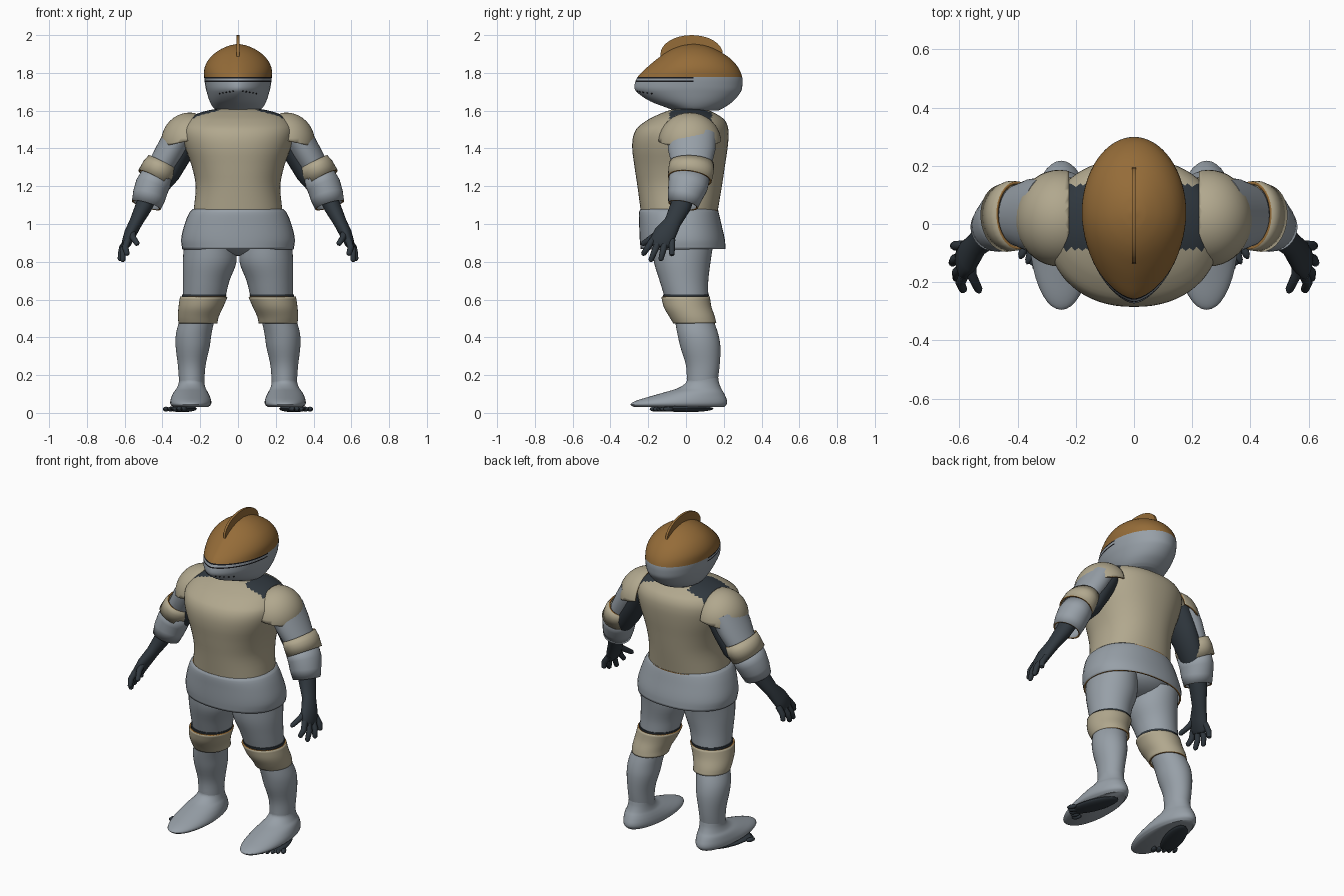
import bpy, bmesh, math
from mathutils import Vector

if "Cube" in bpy.data.objects:
    bpy.data.objects.remove(bpy.data.objects["Cube"])


def material(name, rgb):
    m = bpy.data.materials.new(name)
    m.use_nodes = True
    m.diffuse_color = (*rgb, 1)
    m.node_tree.nodes["Principled BSDF"].inputs["Base Color"].default_value = (*rgb, 1)
    return m


STEEL = material("grey steel", (0.31, 0.35, 0.39))
CLOTH = material("tan plate", (0.44, 0.39, 0.27))
BRONZE = material("bronze", (0.30, 0.15, 0.04))
DARK = material("dark undersuit", (0.03, 0.04, 0.05))
BLACK = material("black slit", (0.008, 0.008, 0.01))


def finish(name, bm, mats, rule=None, rim=False):
    """Turn a bmesh into a smooth object; rule(face centre) picks the material."""
    bmesh.ops.recalc_face_normals(bm, faces=bm.faces)
    if rule:
        for f in bm.faces:
            f.material_index = rule(f.calc_center_median())
    mesh = bpy.data.meshes.new(name)
    bm.to_mesh(mesh)
    bm.free()
    obj = bpy.data.objects.new(name, mesh)
    bpy.context.collection.objects.link(obj)
    for m in mats:
        mesh.materials.append(m)
    if rim:
        # Thin shell with a bronze edge
        mesh.materials.append(BRONZE)
        mod = obj.modifiers.new("shell", "SOLIDIFY")
        mod.thickness, mod.offset = 0.01, 0
        mod.material_offset_rim = len(mats)
    bpy.ops.object.select_all(action="DESELECT")
    obj.select_set(True)
    bpy.context.view_layer.objects.active = obj
    bpy.ops.object.shade_smooth_by_angle(angle=math.radians(45))
    return obj


def skin(bm, rings, cap):
    rows = [[bm.verts.new(p) for p in ring] for ring in rings]
    n = len(rows[0])
    for a, b in zip(rows, rows[1:]):
        for j in range(n):
            bm.faces.new((a[j], a[(j + 1) % n], b[(j + 1) % n], b[j]))
    if cap:
        bm.faces.new(rows[0])
        bm.faces.new(rows[-1])


def blend(rows, z):
    """Smooth interpolation of section rows, each starting with its height."""
    i = max(k for k in range(len(rows) - 1) if k == 0 or rows[k][0] <= z)
    a, b = rows[i], rows[i + 1]
    h = b[0] - a[0]
    t = (z - a[0]) / h

    def slope(k, c):
        p, q = rows[max(k - 1, 0)], rows[min(k + 1, len(rows) - 1)]
        return (q[c] - p[c]) / (q[0] - p[0]) * h

    return [a[c] * (2*t**3 - 3*t*t + 1) + b[c] * (3*t*t - 2*t**3)
            + slope(i, c) * (t**3 - 2*t*t + t) + slope(i + 1, c) * (t**3 - t*t)
            for c in range(1, len(a))]


def section(row, z, a, power=1.0, point=None, mid=None):
    cx, w, front, back = row
    yc = (front + back) / 2 if mid is None else mid
    c, s = math.cos(a), math.sin(a)
    p = point if point and s < 0 else power
    x = cx + w * math.copysign(abs(c) ** p, c)
    reach = back - yc if s > 0 else yc - front
    return Vector((x, yc + reach * math.copysign(abs(s) ** power, s), z))


def loft(name, rows, mats, side=1, extra=(), cap=True, rule=None, rim=False, n=40, **shape):
    """Stack horizontal sections (z, centre x, half width, front y, back y)."""
    zs = {round(a[0] + (b[0] - a[0]) * k / 4, 4) for a, b in zip(rows, rows[1:]) for k in range(5)}
    rings = []
    for z in sorted(zs | set(extra)):
        r = blend(rows, z)
        ring = [section(r, z, math.tau * j / n, **shape) for j in range(n)]
        rings.append([(p.x * side, p.y, p.z) for p in ring])
    bm = bmesh.new()
    skin(bm, rings, cap)
    return finish(name, bm, mats, rule, rim)


def tube(bm, path, side=1, n=20, cap=True):
    """Sweep ellipses along a path of (x, y, z, radius, depth radius)."""
    pts = [Vector((p[0] * side, p[1], p[2])) for p in path]
    rings = []
    for i, p in enumerate(pts):
        t = (pts[min(i + 1, len(pts) - 1)] - pts[max(i - 1, 0)]).normalized()
        u = Vector((0, 1, 0))
        u = (u - t * u.dot(t)).normalized()
        v = t.cross(u)
        r, d = path[i][3:]
        rings.append([p + v * r * math.cos(math.tau * j / n) + u * d * math.sin(math.tau * j / n)
                      for j in range(n)])
    skin(bm, rings, cap)


def ball(bm, centre, radii, turn=0, segments=24):
    new = bmesh.ops.create_uvsphere(bm, u_segments=segments, v_segments=segments // 2, radius=1)["verts"]
    for v in new:
        p = Vector((v.co.x * radii[0], v.co.y * radii[1], v.co.z * radii[2]))
        c, s = math.cos(turn), math.sin(turn)
        v.co = Vector((p.x * c - p.y * s, p.x * s + p.y * c, p.z)) + Vector(centre)


# Helmet: bronze skull above a steel visor with two dark slits
HELM = [(1.60, 0, .11, -.06, .17), (1.615, 0, .13, -.10, .20), (1.65, 0, .15, -.19, .25),
        (1.70, 0, .166, -.262, .29), (1.73, 0, .173, -.273, .298), (1.78, 0, .179, -.255, .297),
        (1.83, 0, .176, -.205, .275), (1.88, 0, .148, -.145, .23), (1.92, 0, .10, -.085, .165),
        (1.945, 0, .045, -.02, .10), (1.953, 0, .005, .035, .045)]
HELM_SHAPE = dict(point=1.25, mid=0.04)


def helm_rule(c):
    if c.y < 0.03 and (1.752 < c.z < 1.759 or 1.771 < c.z < 1.778):
        return 2
    return 1 if c.z > 1.778 else 0


loft("helmet", HELM, [STEEL, BRONZE, BLACK], extra=(1.752, 1.759, 1.771, 1.778),
     rule=helm_rule, n=64, **HELM_SHAPE)

# Breathing holes
bm = bmesh.new()
for side in (1, -1):
    for k in range(5):
        z = 1.703 - 0.003 * k
        p = section(blend(HELM, z), z, math.radians(-77 + 7 * k), **HELM_SHAPE)
        ball(bm, (p.x * side, p.y, p.z), (.0045, .0045, .0045), segments=8)
finish("breathing_holes", bm, [BLACK])

# Crest fin
bm = bmesh.new()
arc = [(0.03 - 0.165 * math.cos(math.pi * k / 16), math.sin(math.pi * k / 16)) for k in range(17)]
outline = [(y, 1.90 + 0.10 * h) for y, h in arc] + [(y, 1.88 + 0.04 * h) for y, h in arc[::-1]]
skin(bm, [[(x, y, z) for y, z in outline] for x in (-.007, .007)], True)
finish("crest", bm, [BRONZE])

# Breastplate with dark shoulder openings
TORSO = [(1.07, 0, .235, -.24, .168), (1.2, 0, .224, -.257, .19), (1.3, 0, .243, -.272, .205),
         (1.42, 0, .284, -.285, .222), (1.50, 0, .295, -.265, .224), (1.55, 0, .268, -.205, .205),
         (1.58, 0, .225, -.145, .165), (1.605, 0, .14, -.08, .11), (1.615, 0, .05, -.03, .06)]
loft("breastplate", TORSO, [CLOTH, DARK], n=64, power=0.9,
     rule=lambda c: int(c.z > 1.54 and -0.085 < c.y < 0.135 and abs(c.x) > 0.1))
loft("waist_trim", [(1.064, 0, .238, -.243, .171), (1.072, 0, .238, -.243, .171)], [BRONZE], power=0.9)
loft("neck", [(1.57, 0, .10, -.07, .12), (1.625, 0, .09, -.06, .11)], [DARK])

# Steel skirt and hips
loft("skirt", [(.867, 0, .29, -.235, .205), (.92, 0, .296, -.24, .20), (1.0, 0, .277, -.243, .182),
               (1.06, 0, .252, -.244, .168), (1.075, 0, .236, -.238, .162)],
     [STEEL], cap=False, rim=True, power=0.9)
bm = bmesh.new()
ball(bm, (0, -.02, .93), (.24, .17, .10))
finish("hips", bm, [STEEL])

FINGERS = [(.53, -.235, .89), (.585, -.23, .835), (.61, -.19, .80), (.625, -.135, .805), (.62, -.075, .83)]
ARM = [(.31, .03, 1.47, .08, .13), (.355, .03, 1.39, .078, .125), (.40, .03, 1.31, .075, .105)]
SLEEVE = [(.425, .02, 1.26, .08, .105), (.455, .01, 1.20, .085, .10), (.47, -.005, 1.15, .083, .088),
          (.485, -.015, 1.10, .075, .075)]
BAND = [(.40, .03, 1.325, .078, .112), (.418, .028, 1.29, .088, .116), (.445, .02, 1.24, .089, .112)]

for side, label in ((1, "left"), (-1, "right")):
    # Shoulder plate: half dome trimmed beside the neck
    bm = bmesh.new()
    ball(bm, (.255 * side, .02, 1.43), (.148, .162, .155), segments=40)
    for co, no in (((.225 * side, 0, 0), (-side, 0, 0)), ((.31 * side, 0, 1.43), (-.22 * side, 0, -1))):
        bmesh.ops.bisect_plane(bm, geom=bm.verts[:] + bm.edges[:] + bm.faces[:],
                               plane_co=co, plane_no=no, clear_outer=True)
    finish(label + "_shoulder_plate", bm, [CLOTH], rim=True)

    # Arm plates over the undersuit
    for part, path, mat in (("upper_arm", ARM, STEEL), ("elbow_band", BAND, CLOTH), ("forearm", SLEEVE, STEEL)):
        bm = bmesh.new()
        tube(bm, path, side, n=32, cap=part == "upper_arm")
        finish(f"{label}_{part}", bm, [mat], rim=part != "upper_arm")
    bm = bmesh.new()
    tube(bm, [(.26, .05, 1.47, .07, .10), (.315, .05, 1.37, .07, .095), (.365, .045, 1.27, .06, .085),
              (.43, .02, 1.20, .06, .07)], side)
    finish(label + "_inner_arm", bm, [DARK])

    # Gloved hand with five fingers
    bm = bmesh.new()
    tube(bm, [(.46, 0, 1.18, .05, .06), (.50, -.03, 1.09, .045, .055), (.54, -.07, 1.01, .035, .045),
              (.57, -.11, .95, .033, .06), (.59, -.135, .90, .026, .06), (.595, -.14, .88, .015, .045)], side)
    for k, tip in enumerate(FINGERS):
        end = Vector(tip)
        root = Vector((.56, -.12, .97)) if k == 0 else Vector((.585, -.21 + .034 * k, .915))
        joint = root.lerp(end, .5) + Vector((.012, 0, 0))
        tube(bm, [(*root, .018, .018), (*joint, .017, .017), (*end.lerp(joint, .15), .014, .014),
                  (*end, .006, .006)], side, n=10)
    finish(label + "_hand", bm, [DARK])

    # Leg plates
    loft(label + "_thigh", [(.62, .178, .113, -.115, .118), (.70, .168, .123, -.14, .118),
                            (.80, .15, .142, -.17, .13), (.90, .15, .135, -.18, .145)], [STEEL], side)
    loft(label + "_knee_lining", [(.60, .181, .115, -.118, .117), (.628, .179, .118, -.123, .122)], [DARK], side)
    loft(label + "_knee", [(.475, .212, .098, -.062, .156), (.51, .21, .103, -.083, .147),
                           (.56, .197, .113, -.112, .13), (.615, .181, .121, -.126, .121)],
         [CLOTH], side, cap=False, rim=True)
    loft(label + "_shin", [(.15, .245, .066, .005, .165), (.25, .245, .073, 0, .178),
                           (.35, .24, .09, -.03, .182), (.42, .234, .094, -.046, .17),
                           (.50, .215, .092, -.06, .142)], [STEEL], side)

    # Pointed boot with a splayed dark sole below it
    loft(label + "_boot", [(.03, .25, .092, -.275, .20), (.045, .25, .107, -.295, .215),
                           (.065, .25, .108, -.262, .217), (.09, .25, .10, -.18, .208),
                           (.11, .25, .09, -.11, .198), (.13, .248, .077, -.045, .186),
                           (.16, .246, .068, .0, .175), (.19, .245, .067, .004, .17)], [STEEL], side)
    bm = bmesh.new()
    ball(bm, (.295 * side, 0, .022), (.06, .155, .018), .35 * side)
    for k in range(5):
        ball(bm, ((.285 + .024 * k) * side, -.165 + .018 * k, .02), (.014, .03, .013), .4 * side, 12)
    finish(label + "_sole", bm, [DARK])
